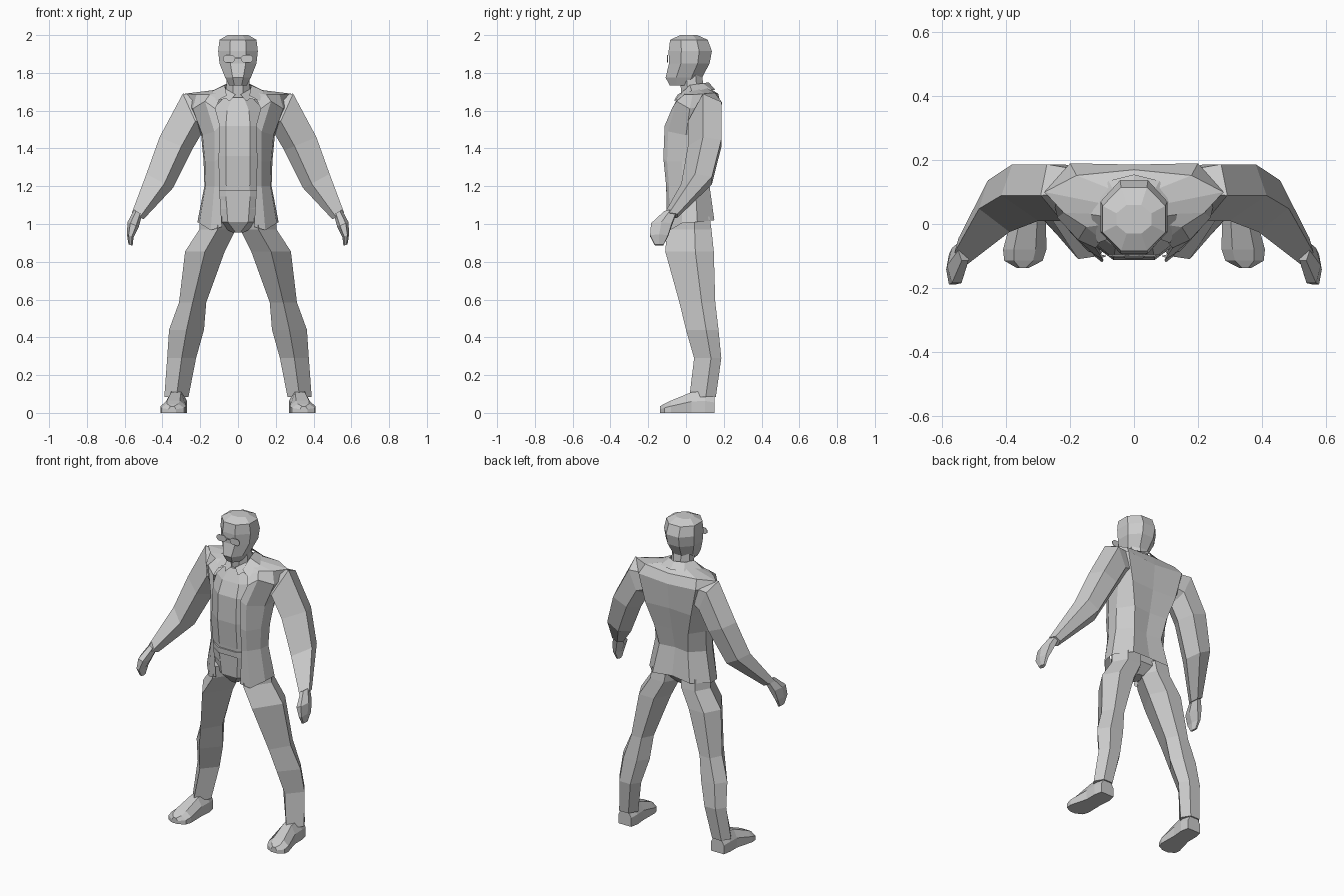
import bpy, bmesh
from math import pi, cos, sin
from mathutils import Vector


def skin(name, rows, closed=True, caps=True, mirror=False):
    """Bridge rows of points into a flat-shaded surface."""
    bm = bmesh.new()
    vs = [[bm.verts.new(p) for p in row] for row in rows]
    n = len(rows[0])
    for a, b in zip(vs, vs[1:]):
        for i in range(n if closed else n - 1):
            j = (i + 1) % n
            bm.faces.new((a[i], a[j], b[j], b[i]))
    if caps and closed:
        bm.faces.new(vs[0])
        bm.faces.new(vs[-1])
    bmesh.ops.recalc_face_normals(bm, faces=bm.faces)
    me = bpy.data.meshes.new(name)
    bm.to_mesh(me)
    bm.free()
    ob = bpy.data.objects.new(name, me)
    bpy.context.collection.objects.link(ob)
    if mirror:
        m = ob.modifiers.new("Mirror", 'MIRROR')
        m.merge_threshold = 0.0005
    return ob


def section(shape, a, b, y0, y1):
    """Place a unit outline: u runs from a=(x,z) to b=(x,z), v from y0 to y1."""
    pa, pb = Vector((a[0], y0, a[1])), Vector((b[0], y0, b[1]))
    return [pa.lerp(pb, u) + Vector((0, (y1 - y0) * v, 0)) for u, v in shape]


# unit outlines: octagon, sleeve, hand hexagon, creased trouser leg
OCT = [(.5 + .5 * cos(t) / cos(pi / 8), .5 + .5 * sin(t) / cos(pi / 8))
       for t in [pi * (i + .5) / 4 for i in range(8)]]
SLEEVE = [(.32, 0), (1, .45), (.8, 1), (.25, 1), (0, .5)]
HAND = [(.25, 0), (.75, 0), (1, .5), (.75, 1), (.25, 1), (0, .5)]
LEG = [(.5, 0), (1, .62), (.75, 1), (.25, 1), (0, .62)]


def level(z, x, y0, y1):
    return section(OCT, (-x, z), (x, z), y0, y1)


# head
skin("head", [level(*r) for r in [
    (1.732, .045, -.085, .03), (1.775, .068, -.108, .085),
    (1.85, .098, -.09, .125), (1.915, .105, -.092, .137),
    (1.975, .098, -.084, .115), (2.0, .055, -.03, .06)]])

# neck
skin("neck", [level(1.64, .065, -.02, .10), level(1.8, .06, -.035, .085)])

# glasses: two flat lenses and a bridge
def lens(y):
    return [(.0475 + .0325 * cx, y, 1.875 + .02 * cz) for cx, cz in
            [(-1, -.4), (-.6, -1), (.6, -1), (1, -.4),
             (1, .4), (.6, 1), (-.6, 1), (-1, .4)]]

skin("lens", [lens(-.1), lens(-.096)], mirror=True)
skin("glasses_bridge", [[(x, y, z) for y, z in
     [(-.1, 1.877), (-.096, 1.877), (-.096, 1.883), (-.1, 1.883)]]
     for x in (-.016, .016)])

# shirt and its collar
skin("shirt", [level(*r) for r in [
    (1.08, .15, -.09, .10), (1.2, .15, -.098, .10),
    (1.36, .155, -.113, .12), (1.52, .155, -.107, .14),
    (1.6, .14, -.075, .14), (1.67, .075, -.035, .11)]])
skin("shirt_collar", [
    [(0, .115, 1.735), (.06, .08, 1.73), (.065, .01, 1.715), (.012, -.045, 1.685)],
    [(0, .12, 1.69), (.075, .09, 1.69), (.085, .0, 1.68), (.045, -.065, 1.65)]],
    closed=False, mirror=True)

# belt and trousers seat
skin("belt", [level(1.145, .155, -.103, .105), level(1.18, .155, -.105, .105)])
skin("trouser_seat", [level(*r) for r in [
    (.955, .03, -.05, .06), (1.01, .13, -.088, .11), (1.15, .155, -.096, .105)]])

# jacket: rows from centre back, round the side, to the front edge
skin("jacket", [
    [(0, .14, 1.03), (.13, .15, 1.02), (.215, .06, 1.01), (.205, -.02, 1.005),
     (.145, -.085, .967), (.085, -.1, .985)],
    [(0, .11, 1.2), (.1, .125, 1.2), (.178, .05, 1.2), (.172, -.02, 1.2),
     (.125, -.09, 1.2), (.098, -.105, 1.2)],
    [(0, .14, 1.33), (.12, .15, 1.33), (.182, .06, 1.33), (.175, -.02, 1.33),
     (.125, -.1, 1.33), (.1, -.12, 1.35)],
    [(0, .17, 1.47), (.16, .18, 1.47), (.195, .09, 1.47), (.188, .0, 1.47),
     (.125, -.095, 1.49), (.095, -.113, 1.52)],
    [(0, .186, 1.63), (.2, .19, 1.645), (.26, .11, 1.63), (.24, .02, 1.61),
     (.175, -.05, 1.65), (.12, -.075, 1.61)],
    [(0, .17, 1.69), (.18, .152, 1.695), (.28, .1, 1.69), (.22, .035, 1.685),
     (.15, -.01, 1.685), (.1, -.05, 1.655)],
    [(0, .115, 1.725), (.05, .1, 1.725), (.08, .06, 1.715), (.085, .03, 1.71),
     (.08, .0, 1.70), (.06, -.035, 1.665)]],
    closed=False, mirror=True)

# jacket collar, folded outward
skin("jacket_collar", [
    [(0, .12, 1.75), (.055, .09, 1.745), (.07, .02, 1.735), (.06, -.04, 1.68)],
    [(0, .155, 1.71), (.08, .135, 1.71), (.135, .03, 1.705), (.115, -.06, 1.65)]],
    closed=False, mirror=True)

# sleeves: inner point, outer point, depth range; the top tucks into the yoke
skin("sleeve", [section(SLEEVE, *r) for r in [
    ((.12, 1.52), (.15, 1.68), .04, .165),
    ((.195, 1.475), (.292, 1.69), .01, .187),
    ((.245, 1.39), (.415, 1.46), .01, .187),
    ((.345, 1.19), (.485, 1.265), -.025, .137),
    ((.50, 1.025), (.562, 1.06), -.125, -.045)]], mirror=True)

# hands
skin("hand", [section(HAND, *r) for r in [
    ((.508, 1.05), (.55, 1.075), -.115, -.05),
    ((.525, .985), (.585, 1.01), -.185, -.075),
    ((.553, .93), (.588, .945), -.19, -.095),
    ((.558, .885), (.58, .892), -.165, -.12)]], mirror=True)

# trouser legs: inner x, outer x, height, depth range
skin("trouser_leg", [section(LEG, (a, z), (b, z), y0, y1) for a, b, z, y0, y1 in [
    (.005, .2, 1.04, -.09, .125), (.012, .205, .97, -.1, .135),
    (.07, .28, .855, -.11, .147), (.168, .312, .585, -.035, .155),
    (.18, .365, .44, .0, .172), (.222, .375, .29, .043, .187),
    (.262, .39, .085, .018, .158)]], mirror=True)

# shoes: sections from heel to toe
skin("shoe", [[(c + w * fx, y, h * fz) for fx, fz in
     [(-1, 0), (1, 0), (1, .55), (.5, 1), (-.5, 1), (-1, .55)]]
     for y, c, w, h in [
    (.15, .325, .045, .1), (.1, .325, .055, .115), (.03, .328, .052, .11),
    (-.08, .342, .068, .065), (-.115, .346, .06, .048),
    (-.137, .348, .02, .035)]], mirror=True)
